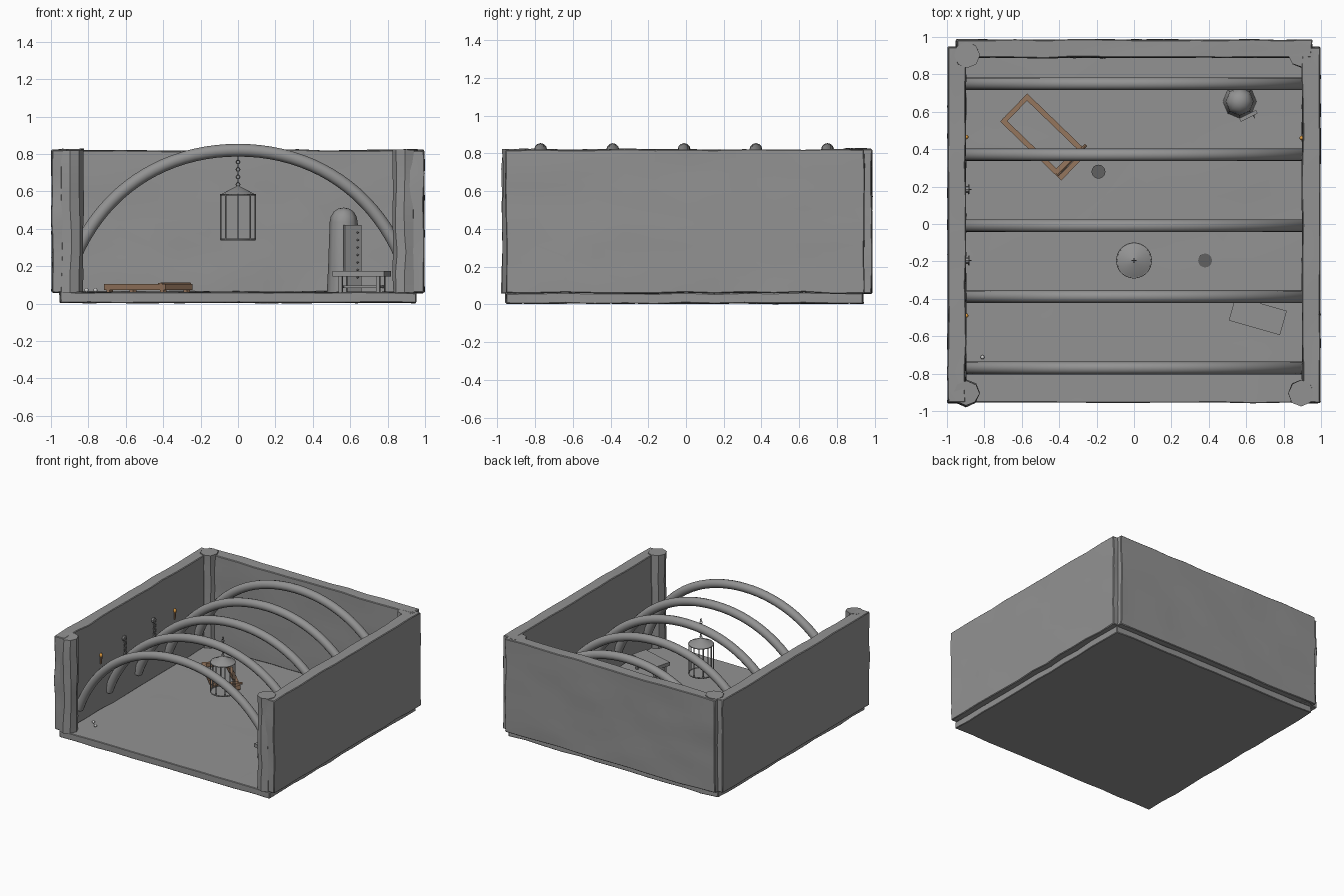
import bpy, bmesh, math
from math import sin, cos, pi, radians
from mathutils import Vector, Matrix, noise

if "Cube" in bpy.data.objects:
    bpy.data.objects.remove(bpy.data.objects["Cube"])


def colour(name, rgb):
    m = bpy.data.materials.new(name)
    m.diffuse_color = (*rgb, 1)
    m.use_nodes = True
    m.node_tree.nodes["Principled BSDF"].inputs["Base Color"].default_value = m.diffuse_color
    return m


STONE = colour("dark_stone", (0.29, 0.29, 0.29))
DRAIN = colour("drain_grey", (0.12, 0.12, 0.12))
WOOD = colour("wood", (0.3, 0.18, 0.11))
FLAME = colour("flame", (0.8, 0.35, 0.05))
BONE = colour("bone", (0.95, 0.95, 0.92))


def finish(name, bm, mat=STONE, angle=35):
    bmesh.ops.recalc_face_normals(bm, faces=bm.faces[:])
    me = bpy.data.meshes.new(name)
    bm.to_mesh(me)
    bm.free()
    for p in me.polygons:
        p.use_smooth = True
    me.set_sharp_from_angle(angle=radians(angle))
    ob = bpy.data.objects.new(name, me)
    bpy.context.collection.objects.link(ob)
    me.materials.append(mat)
    return ob


def add_box(bm, centre, size, frame=Matrix()):
    bmesh.ops.create_cube(bm, size=1, matrix=frame @ Matrix.Translation(centre) @ Matrix.Diagonal((*size, 1)))


def add_rod(bm, a, b, r1, r2=None, seg=8):
    a, b = Vector(a), Vector(b)
    d = b - a
    m = Matrix.Translation((a + b) / 2) @ d.to_track_quat('Z', 'Y').to_matrix().to_4x4()
    bmesh.ops.create_cone(bm, cap_ends=True, segments=seg, radius1=r1,
                          radius2=r1 if r2 is None else r2, depth=d.length, matrix=m)


def add_ring(bm, centre, R, r, tilt=Matrix.Identity(3), n=16, k=6):
    rows = []
    for i in range(n):
        a = 2 * pi * i / n
        row = []
        for j in range(k):
            b = 2 * pi * j / k
            rad = R + r * cos(b)
            row.append(bm.verts.new(tilt @ Vector((rad * cos(a), rad * sin(a), r * sin(b))) + Vector(centre)))
        rows.append(row)
    for i in range(n):
        A, B = rows[i], rows[(i + 1) % n]
        for j in range(k):
            bm.faces.new((A[j], B[j], B[(j + 1) % k], A[(j + 1) % k]))


def add_chain(bm, start, count, step, R, r):
    for i in range(count):
        tilt = Matrix.Rotation(pi / 2 * (i % 2), 3, 'Z') @ Matrix.Rotation(pi / 2, 3, 'X')
        add_ring(bm, Vector(start) + Vector((0, 0, i * step)), R, r, tilt, n=12)


def wobble(bm, amp, scale=5.0, seed=0.0):
    for v in bm.verts:
        v.co += noise.noise_vector(v.co * scale + Vector((seed, seed * 2, 0))) * amp


def slab(name, lo, hi, seed):
    lo, hi = Vector(lo), Vector(hi)
    bm = bmesh.new()
    add_box(bm, (lo + hi) / 2, hi - lo)
    bmesh.ops.subdivide_edges(bm, edges=bm.edges[:], cuts=11, use_grid_fill=True)
    wobble(bm, 0.008, 6, seed)
    ob = finish(name, bm, angle=40)
    bev = ob.modifiers.new("worn_edges", 'BEVEL')
    bev.width, bev.segments, bev.limit_method = 0.005, 1, 'ANGLE'
    bev.angle_limit = radians(50)


# stone shell
slab("floor", (-0.95, -0.955, 0.005), (0.95, 0.94, 0.06), 1)
slab("left_wall", (-0.995, -0.955, 0.06), (-0.9, 0.945, 0.82), 2)
slab("right_wall", (0.9, -0.955, 0.06), (0.995, 0.945, 0.82), 3)
slab("back_wall", (-0.95, 0.89, 0.06), (0.95, 0.985, 0.82), 4)

# corner pillars
for i, (x, y) in enumerate([(-1, -1), (1, -1), (-1, 1), (1, 1)]):
    bm = bmesh.new()
    add_rod(bm, (x * 0.895, y * 0.905, 0.06), (x * 0.895, y * 0.905, 0.823), 0.068)
    tall = [e for e in bm.edges if abs(e.verts[0].co.z - e.verts[1].co.z) > 0.5]
    bmesh.ops.subdivide_edges(bm, edges=tall, cuts=6)
    wobble(bm, 0.01, 7, i)
    finish("corner_pillar", bm)

# ceiling ribs: two mirrored bezier halves swept with a round section
P = [Vector(p) for p in ((0.9, 0, 0.18), (0.75, 0, 0.6), (0.4, 0, 0.82), (0, 0, 0.82))]


def rib_point(t):
    u = 1 - t
    c = P[0] * u**3 + P[1] * 3 * u * u * t + P[2] * 3 * u * t * t + P[3] * t**3
    d = (P[1] - P[0]) * u * u + (P[2] - P[1]) * 2 * u * t + (P[3] - P[2]) * t * t
    return c, Vector((d.z, 0, -d.x)).normalized()


half = [rib_point(i / 20) for i in range(21)]
flip = Matrix.Diagonal((-1, 1, 1))
path = half + [(flip @ c, flip @ o) for c, o in reversed(half[:-1])]
for y in (-0.77, -0.388, -0.01, 0.37, 0.75):
    bm = bmesh.new()
    k, prev = 12, None
    for c, out in path:
        ring = [bm.verts.new(c + out * 0.034 * cos(2 * pi * j / k)
                             + Vector((0, y + 0.034 * sin(2 * pi * j / k), 0))) for j in range(k)]
        if prev:
            for j in range(k):
                bm.faces.new((prev[j], ring[j], ring[(j + 1) % k], prev[(j + 1) % k]))
        else:
            bm.faces.new(ring)
        prev = ring
    bm.faces.new(prev)
    finish("ceiling_rib", bm)

# hanging cage with chain
cx, cy = 0, -0.195
bm = bmesh.new()
for i in range(8):
    x, y = cx + 0.092 * cos(pi * i / 4), cy + 0.092 * sin(pi * i / 4)
    add_rod(bm, (x, y, 0.342), (x, y, 0.585), 0.004, seg=6)
for z in (0.344, 0.582):
    add_ring(bm, (cx, cy, z), 0.092, 0.004, n=32)
finish("cage_bars", bm)
bm = bmesh.new()
add_rod(bm, (cx, cy, 0.582), (cx, cy, 0.63), 0.096, 0.004, seg=32)
finish("cage_roof", bm)
bm = bmesh.new()
add_rod(bm, (cx, cy, 0.338), (cx, cy, 0.344), 0.094, seg=32)
finish("cage_base", bm)
bm = bmesh.new()
add_chain(bm, (cx, cy, 0.637), 8, 0.02, 0.010, 0.003)
finish("cage_chain", bm)

# floor drains
for x, y in ((-0.19, 0.28), (0.38, -0.195)):
    bm = bmesh.new()
    add_rod(bm, (x, y, 0.055), (x, y, 0.068), 0.037, seg=20)
    finish("floor_drain", bm, DRAIN)

# wooden rack frame
F = Matrix.Translation((-0.48, 0.465, 0)) @ Matrix.Rotation(radians(-44), 4, 'Z')
bm = bmesh.new()
for s in (-1, 1):
    add_box(bm, (0, s * 0.09, 0.088), (0.455, 0.028, 0.032), F)
    add_box(bm, (s * 0.214, 0, 0.088), (0.026, 0.16, 0.032), F)
    for x in (-0.2, 0.2):
        add_box(bm, (x, s * 0.09, 0.068), (0.025, 0.025, 0.025), F)
add_box(bm, (0.175, 0, 0.1), (0.022, 0.19, 0.022), F)
finish("rack_frame", bm, WOOD)
bm = bmesh.new()
add_rod(bm, F @ Vector((0.19, -0.1, 0.104)), F @ Vector((0.19, 0.125, 0.104)), 0.009)
finish("rack_roller", bm, WOOD)

# upright casket with domed top
bm = bmesh.new()
prof = [(0.09, 0.06), (0.083, 0.2), (0.075, 0.435), (0.069, 0.465), (0.053, 0.492), (0.028, 0.508)]
prev = None
for r, z in prof:
    ring = [bm.verts.new((0.565 + r * cos(pi * j / 4), 0.655 + r * sin(pi * j / 4), z)) for j in range(8)]
    if prev:
        for j in range(8):
            bm.faces.new((prev[j], prev[(j + 1) % 8], ring[(j + 1) % 8], ring[j]))
    else:
        bm.faces.new(ring)
    prev = ring
top = bm.verts.new((0.565, 0.655, 0.513))
for j in range(8):
    bm.faces.new((prev[j], prev[(j + 1) % 8], top))
finish("casket_body", bm, angle=50)

# open casket door with spikes
D = Matrix.Translation((0.612, 0.578, 0)) @ Matrix.Rotation(radians(27), 4, 'Z')
bm = bmesh.new()
add_box(bm, (0, 0, 0.24), (0.1, 0.02, 0.36), D)
finish("casket_door", bm)
bm = bmesh.new()
for i in range(7):
    z = 0.14 + i * 0.04
    add_rod(bm, D @ Vector((0.025, -0.008, z)), D @ Vector((0.025, -0.03, z)), 0.006, 0, seg=6)
finish("door_spikes", bm)

# table
T = Matrix.Translation((0.662, -0.49, 0)) @ Matrix.Rotation(radians(-16), 4, 'Z')
bm = bmesh.new()
add_box(bm, (0, 0, 0.16), (0.285, 0.135, 0.028), T)
finish("table_top", bm)
bm = bmesh.new()
for sx in (-1, 1):
    for sy in (-1, 1):
        add_box(bm, (sx * 0.105, sy * 0.045, 0.103), (0.02, 0.02, 0.09), T)
    add_box(bm, (sx * 0.105, 0, 0.09), (0.014, 0.09, 0.014), T)
add_box(bm, (0, 0, 0.09), (0.21, 0.014, 0.014), T)
finish("table_legs", bm)

# wall shackles
for y in (-0.195, 0.185):
    bm = bmesh.new()
    add_rod(bm, (-0.905, y, 0.54), (-0.883, y, 0.54), 0.02, seg=10)
    add_chain(bm, (-0.883, y, 0.43), 6, 0.02, 0.011, 0.004)
    add_ring(bm, (-0.883, y, 0.4), 0.022, 0.005, Matrix.Rotation(pi / 2, 3, 'Y'))
    finish("wall_shackle", bm)

# wall torches, set close against the stone
for s, y in ((-1, -0.49), (-1, 0.465), (1, 0.46)):
    bm = bmesh.new()
    add_rod(bm, (s * 0.898, y, 0.44), (s * 0.895, y, 0.5), 0.006, 0.009)
    finish("torch_handle", bm, WOOD)
    bm = bmesh.new()
    bmesh.ops.create_uvsphere(bm, u_segments=10, v_segments=6, radius=0.012,
                              matrix=Matrix.Translation((s * 0.897, y, 0.51)) @ Matrix.Diagonal((1, 1, 1.5, 1)))
    finish("torch_flame", bm, FLAME, 60)

# small bones on the floor
for x, y in ((-0.81, -0.712), (-0.762, -0.755)):
    bm = bmesh.new()
    bmesh.ops.create_uvsphere(bm, u_segments=10, v_segments=8, radius=0.011,
                              matrix=Matrix.Translation((x, y, 0.072)))
    finish("bone_piece", bm, BONE, 60)
